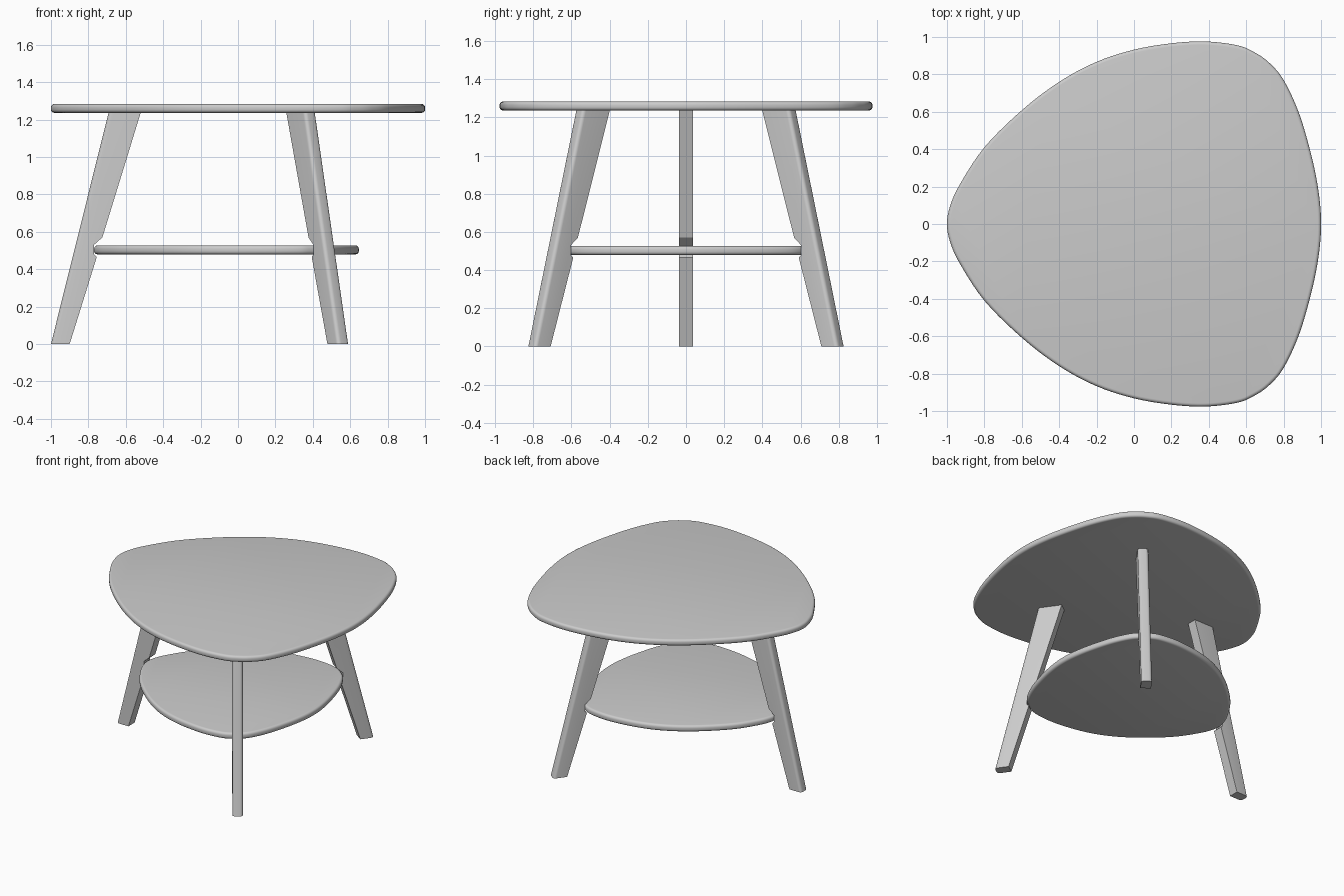
import bpy, bmesh, math
from mathutils import Vector

if "Cube" in bpy.data.objects:
    bpy.data.objects.remove(bpy.data.objects["Cube"])

# Half outline of the rounded-triangle board, from the left tip to the right edge
HALF = [(-1, 0), (-.985, .09), (-.935, .205), (-.8, .41), (-.6, .608), (-.4, .76),
        (-.2, .867), (0, .932), (.2, .966), (.38, .976), (.55, .956), (.64, .92),
        (.72, .865), (.8, .77), (.885, .585), (.955, .34), (.99, .15), (1, 0)]


def smooth_loop(points, steps=5):
    """Closed Catmull-Rom curve through the points."""
    pts = [Vector(p) for p in points]
    n, out = len(pts), []
    for i in range(n):
        a, b, c, d = (pts[(i + k) % n] for k in (-1, 0, 1, 2))
        for s in range(steps):
            t = s / steps
            out.append(0.5 * (2 * b + (c - a) * t + (2 * a - 5 * b + 4 * c - d) * t ** 2
                              + (3 * b - a - 3 * c + d) * t ** 3))
    return out


def finish(bm, name, angle):
    bmesh.ops.recalc_face_normals(bm, faces=bm.faces)
    mesh = bpy.data.meshes.new(name)
    bm.to_mesh(mesh)
    bm.free()
    obj = bpy.data.objects.new(name, mesh)
    bpy.context.collection.objects.link(obj)
    bpy.ops.object.select_all(action='DESELECT')
    obj.select_set(True)
    bpy.context.view_layer.objects.active = obj
    bpy.ops.object.shade_smooth_by_angle(angle=math.radians(angle))
    return obj


def extrude(bm, coords, offset):
    face = bm.faces.new([bm.verts.new(c) for c in coords])
    res = bmesh.ops.extrude_face_region(bm, geom=[face], use_keep_orig=True)
    bmesh.ops.translate(bm, vec=offset,
                        verts=[v for v in res['geom'] if isinstance(v, bmesh.types.BMVert)])


def board(name, scale, shift_x, z0, z1):
    bm = bmesh.new()
    outline = smooth_loop(HALF + [(x, -y) for x, y in HALF[-2:0:-1]])
    extrude(bm, [(p.x * scale + shift_x, p.y * scale, z0) for p in outline], (0, 0, z1 - z0))
    bmesh.ops.recalc_face_normals(bm, faces=bm.faces)
    rim = [e for e in bm.edges if abs(e.verts[0].co.z - e.verts[1].co.z) < 1e-6]
    bmesh.ops.bevel(bm, geom=rim, offset=.018, segments=4, profile=.5, affect='EDGES')
    return finish(bm, name, 40)


# Leg side profile: distance inward from the foot's outer corner, height
LEG = [(0, 0), (.1, 0), (.245, .465), (.23, .48), (.23, .53), (.275, .57),
       (.48, 1.237), (.308, 1.237)]


def leg(name, foot, angle):
    bm = bmesh.new()
    extrude(bm, [(-r, -.037, z) for r, z in LEG], (0, .074, 0))
    bmesh.ops.recalc_face_normals(bm, faces=bm.faces)
    # round only the two long outer edges
    outer = [e for e in bm.edges
             if sorted(round(v.co.x, 3) for v in e.verts) == [-.308, 0]]
    bmesh.ops.bevel(bm, geom=outer, offset=.02, segments=5, profile=.5, affect='EDGES')
    obj = finish(bm, name, 30)
    obj.location = (*foot, 0)
    obj.rotation_euler.z = math.radians(angle)
    return obj


# Tabletop and lower shelf
board("tabletop", 1, 0, 1.236, 1.283)
board("lower_shelf", .7075, -.0615, .479, .527)

# Three splayed legs
leg("left_leg", (-1, 0), 180)
for side, name in ((-1, "front_leg"), (1, "back_leg")):
    leg(name, (.566, .812 * side), 54.7 * side)
